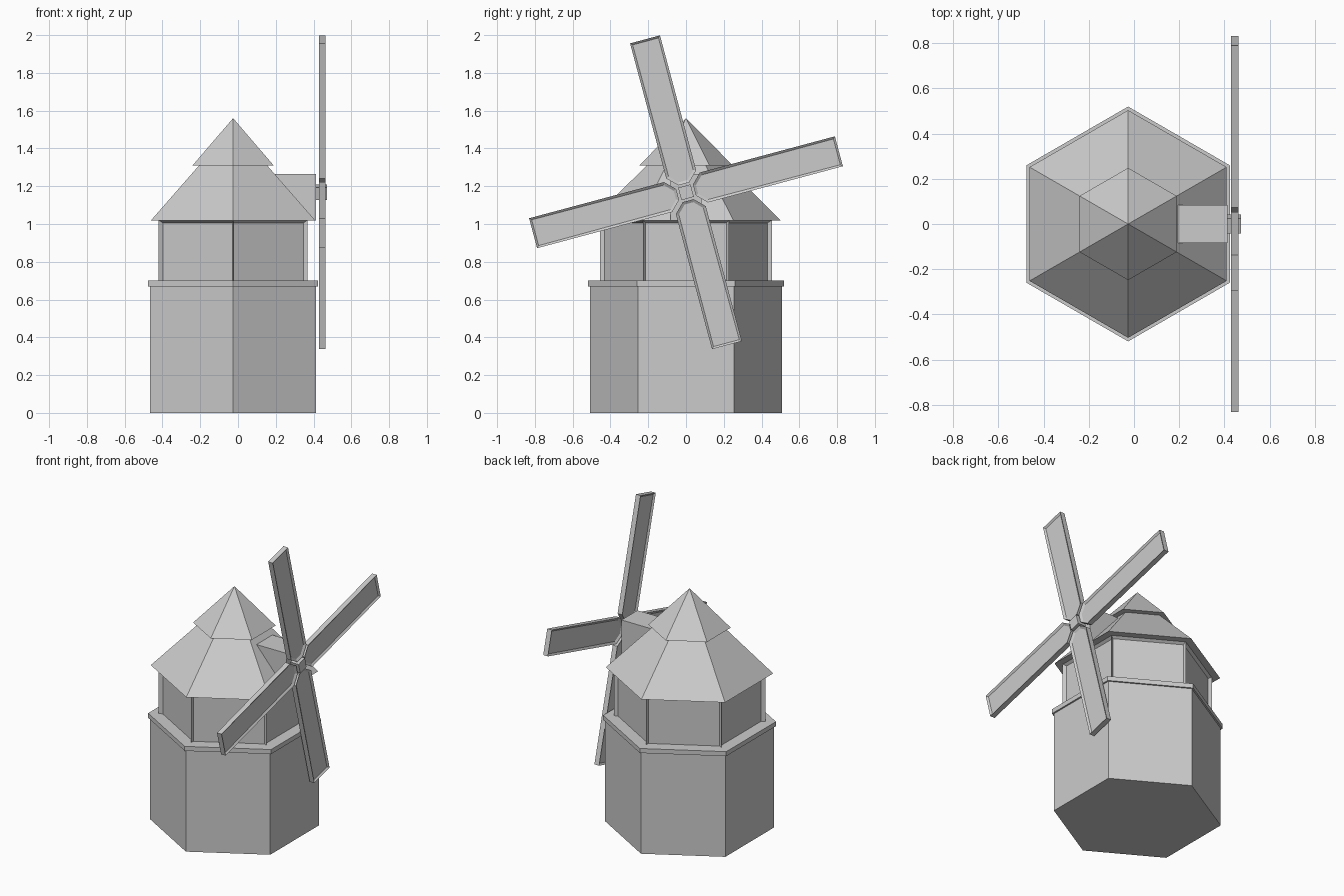
import bpy, bmesh
from math import sin, cos, pi, radians
from mathutils import Matrix, Vector

if "Cube" in bpy.data.objects:
    bpy.data.objects.remove(bpy.data.objects["Cube"])

CX = -0.026                      # tower axis
HUB = Vector((0.445, 0, 1.168))  # sail axis
TILT = radians(15)


def finish(bm, name):
    bmesh.ops.recalc_face_normals(bm, faces=bm.faces)
    me = bpy.data.meshes.new(name)
    bm.to_mesh(me)
    bm.free()
    ob = bpy.data.objects.new(name, me)
    bpy.context.collection.objects.link(ob)
    return ob


def hexagon(name, rings, inset=None):
    """Stack hexagonal (radius, z) rings; a zero radius closes to a point."""
    bm = bmesh.new()
    loops = []
    for r, z in rings:
        n = 6 if r else 1
        loops.append([bm.verts.new((CX + r * cos(pi / 2 + k * pi / 3),
                                    r * sin(pi / 2 + k * pi / 3), z)) for k in range(n)])
    sides = []
    for a, b in zip(loops, loops[1:]):
        for k in range(6):
            j = (k + 1) % 6
            top = [b[j], b[k]] if len(b) == 6 else [b[0]]
            sides.append(bm.faces.new([a[k], a[j]] + top))
    for lp in (loops[0], loops[-1]):
        if len(lp) == 6:
            bm.faces.new(lp)
    bmesh.ops.recalc_face_normals(bm, faces=bm.faces)
    if inset:
        bmesh.ops.inset_individual(bm, faces=sides, thickness=inset[0], depth=-inset[1])
    return finish(bm, name)


def box(name, lo, hi, matrix=Matrix()):
    bm = bmesh.new()
    bmesh.ops.create_cube(bm, size=1)
    lo, hi = Vector(lo), Vector(hi)
    for v in bm.verts:
        v.co = (lo + hi) / 2 + Vector(a * b for a, b in zip(v.co, hi - lo))
    bm.transform(matrix)
    return finish(bm, name)


# Tower
hexagon("tower_base", [(0.507, 0), (0.507, 0.67)])
hexagon("balcony_ledge", [(0.519, 0.67), (0.519, 0.70)])
hexagon("upper_room", [(0.455, 0.68), (0.455, 1.02)], inset=(0.02, 0.02))

# Two-tier roof
hexagon("lower_roof", [(0.503, 1.018), (0.208, 1.31)])
hexagon("upper_roof", [(0.248, 1.31), (0, 1.56)])

# Dormer holding the sail axle
box("dormer", (0.0, -0.083, 1.018), (0.413, 0.083, 1.265))

# Sails: framed panels, recessed on both faces
profile = [(-0.03, 0.046), (0.03, 0.046), (0.082, 0.098),
           (0.082, 0.838), (-0.082, 0.838), (-0.082, 0.098)]
for i in range(4):
    bm = bmesh.new()
    back = bm.faces.new([bm.verts.new((-0.017, y, z)) for y, z in profile])
    ext = bmesh.ops.extrude_face_region(bm, geom=[back], use_keep_orig=True)
    moved = [g for g in ext["geom"] if isinstance(g, bmesh.types.BMVert)]
    bmesh.ops.translate(bm, verts=moved, vec=(0.034, 0, 0))
    bmesh.ops.recalc_face_normals(bm, faces=bm.faces)
    panels = [f for f in bm.faces if abs(f.normal.x) > 0.9]
    bmesh.ops.inset_individual(bm, faces=panels, thickness=0.016, depth=-0.01)
    bm.transform(Matrix.Translation(HUB) @ Matrix.Rotation(TILT + i * pi / 2, 4, 'X'))
    finish(bm, f"sail_{i + 1}")

# Square hub
box("sail_hub", (-0.033, -0.034, -0.034), (0.027, 0.034, 0.034),
    Matrix.Translation(HUB) @ Matrix.Rotation(TILT, 4, 'X'))
